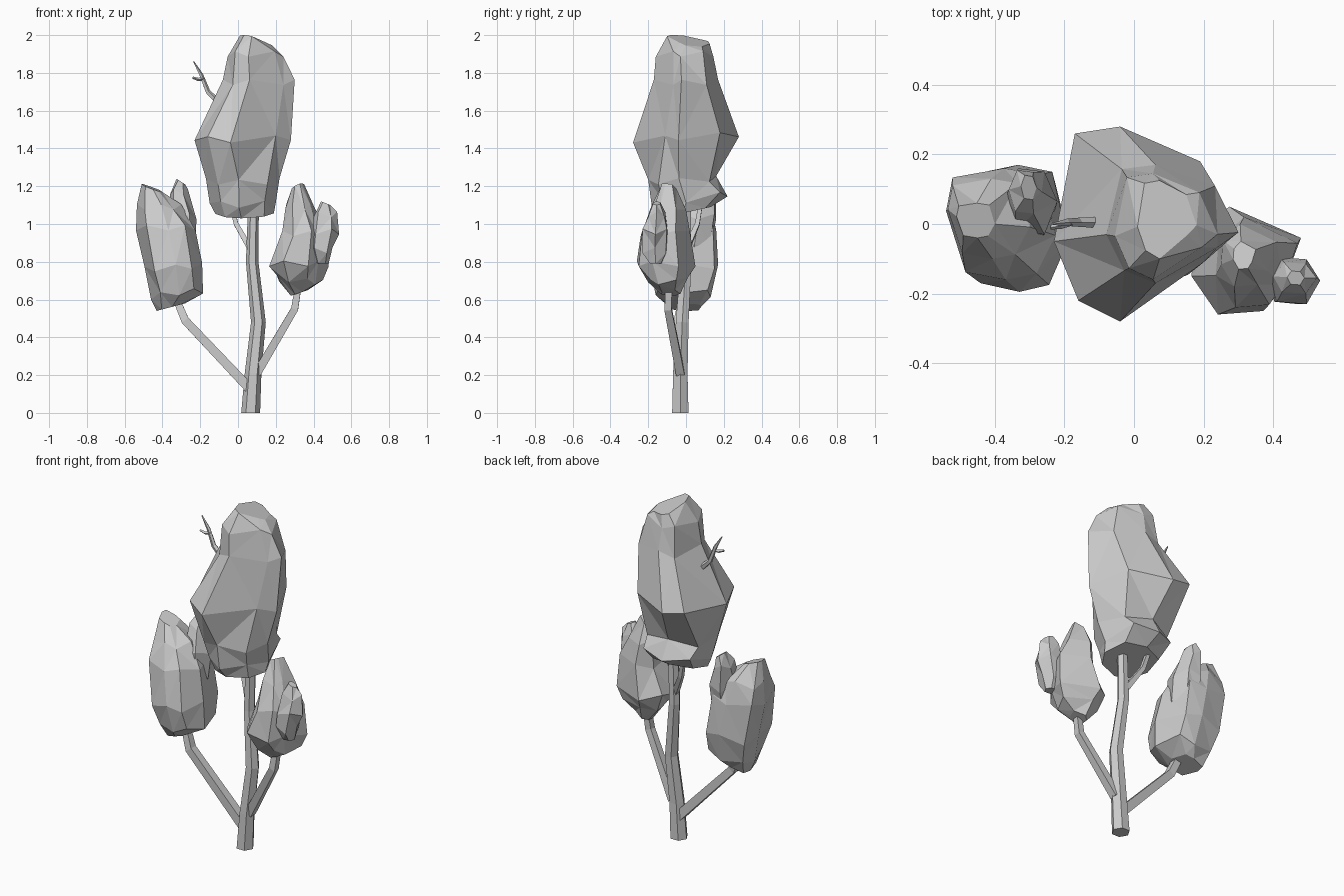
import bpy, bmesh, math
from mathutils import Vector


def finish(name, bm):
    bmesh.ops.recalc_face_normals(bm, faces=bm.faces)
    me = bpy.data.meshes.new(name)
    bm.to_mesh(me)
    bm.free()
    ob = bpy.data.objects.new(name, me)
    bpy.context.collection.objects.link(ob)
    return ob


def skin(bm, rings):
    n = len(rings[0])
    for a, b in zip(rings, rings[1:]):
        for i in range(n):
            j = (i + 1) % n
            bm.faces.new((a[i], a[j], b[j], b[i]))
    bm.faces.new(rings[0][::-1])
    bm.faces.new(rings[-1])


def limb(name, path, sides=6, phase=0):
    """Tapered faceted tube through (x, y, z, radius) points."""
    bm = bmesh.new()
    pts = [Vector(p[:3]) for p in path]
    rings = []
    for i, p in enumerate(pts):
        d = (pts[min(i + 1, len(pts) - 1)] - pts[max(i - 1, 0)]).normalized()
        if p.z == 0:
            d = Vector((0, 0, 1))
        u = Vector((0, 1, 0)).cross(d).normalized()
        v = d.cross(u)
        r = path[i][3]
        angles = [phase + 2 * math.pi * k / sides for k in range(sides)]
        rings.append([bm.verts.new(p + r * (u * math.cos(t) + v * math.sin(t))) for t in angles])
    skin(bm, rings)
    return finish(name, bm)


def foliage(name, outline, rings, base=None, base_count=0):
    """Loft a plan outline through rings (z, x0, x1, y0, y1, x tilt, y tilt)."""
    bm = bmesh.new()
    loops = []
    for k, (z, x0, x1, y0, y1, tx, ty) in enumerate(rings):
        plan = base if k < base_count else outline
        xs, ys = [p[0] for p in plan], [p[1] for p in plan]
        loop = []
        for i, (px, py) in enumerate(plan):
            u = (px - min(xs)) / (max(xs) - min(xs))
            v = (py - min(ys)) / (max(ys) - min(ys))
            dz = tx * (u - .5) + ty * (v - .5)
            if 0 < k < len(rings) - 1:
                dz += .014 if (i + k) % 2 else -.014
            loop.append(bm.verts.new((x0 + u * (x1 - x0), y0 + v * (y1 - y0), z + dz)))
        loops.append(loop)
    skin(bm, loops)
    bmesh.ops.triangulate(bm, faces=bm.faces)
    return finish(name, bm)


# Trunk and branches
q = math.pi / 4
limb("trunk", [(.067, -.03, 0, .05), (.08, -.03, .21, .044), (.108, -.02, .48, .039),
               (.075, 0, .8, .033), (.083, 0, 1.15, .028)])
limb("left_branch", [(.07, -.03, .12, .036), (-.28, -.04, .49, .031), (-.35, -.01, .66, .024)], 4, q)
limb("right_branch", [(.10, -.03, .21, .032), (.30, -.095, .55, .027), (.33, -.09, .74, .022)], 4, q)
limb("fork_branch", [(.07, 0, .86, .022), (-.01, .06, 1.0, .017), (-.04, .08, 1.12, .015)], 4, q)
limb("twig", [(-.06, .005, 1.6, .02), (-.16, .005, 1.70, .014), (-.195, .005, 1.79, .011),
              (-.235, 0, 1.86, .003)], 5)
limb("twig_tip", [(-.18, .005, 1.77, .01), (-.21, -.005, 1.765, .009), (-.24, -.01, 1.775, .006)], 4)

# Main crown, with its back edge flaring out at the base
foliage("crown", [(-.17, .26), (-.23, -.05), (-.16, -.22), (-.04, -.28),
                  (.2, -.11), (.28, -.04), (.19, .18), (-.04, .28)],
        [(1.06, -.12, .19, -.14, .13, 0, .06),
         (1.13, -.15, .20, -.18, .22, 0, .06),
         (1.23, -.17, .22, -.20, .16, 0, .02),
         (1.46, -.23, .28, -.28, .28, 0, .03),
         (1.75, -.08, .30, -.17, .17, 0, 0),
         (1.90, -.055, .24, -.16, .145, 0, 0),
         (1.968, .01, .18, -.10, .125, -.05, -.04)],
        [(-.14, .15), (-.16, -.02), (-.1, -.14), (0, -.18),
         (.14, -.12), (.2, 0), (.15, .18), (0, .22)], 3)

# Left cluster with its small lobe
foliage("left_foliage", [(-.52, .14), (-.54, .03), (-.48, -.17), (-.355, -.195),
                         (-.26, -.175), (-.2, -.05), (-.25, .15), (-.36, .17)],
        [(.56, -.43, -.28, -.09, .08, .04, 0),
         (.63, -.46, -.185, -.16, .13, .03, -.01),
         (.77, -.495, -.19, -.195, .17, .02, 0),
         (.98, -.54, -.225, -.16, .16, 0, 0),
         (1.09, -.535, -.30, -.10, .13, 0, 0),
         (1.19, -.51, -.40, -.04, .06, -.04, .01)])
hexagon = [(1, 0), (.5, .9), (-.5, 1), (-1, .1), (-.6, -.9), (.5, -1)]
foliage("left_lobe", hexagon,
        [(.78, -.32, -.25, -.01, .08, 0, 0),
         (.88, -.37, -.225, -.04, .13, 0, 0),
         (1.04, -.37, -.22, -.03, .16, 0, 0),
         (1.17, -.36, -.265, .03, .155, 0, 0),
         (1.225, -.325, -.28, .07, .14, -.03, 0)])

# Right cluster with its small lobe
foliage("right_foliage", [(.28, .05), (.19, -.03), (.18, -.15), (.25, -.26),
                          (.37, -.25), (.42, -.18), (.47, -.04)],
        [(.635, .28, .37, -.13, -.03, .03, 0),
         (.70, .21, .45, -.20, .01, -.02, 0),
         (.79, .165, .48, -.26, .05, 0, 0),
         (.95, .235, .47, -.24, .02, 0, 0),
         (1.09, .25, .41, -.18, .0, 0, 0),
         (1.20, .285, .35, -.13, -.05, .03, -.02)])
foliage("right_lobe", hexagon,
        [(.79, .41, .48, -.19, -.13, 0, 0),
         (.86, .38, .50, -.23, -.10, 0, 0),
         (.96, .38, .535, -.23, -.095, 0, 0),
         (1.05, .40, .525, -.20, -.11, 0, 0),
         (1.11, .44, .49, -.175, -.135, -.02, 0)])
